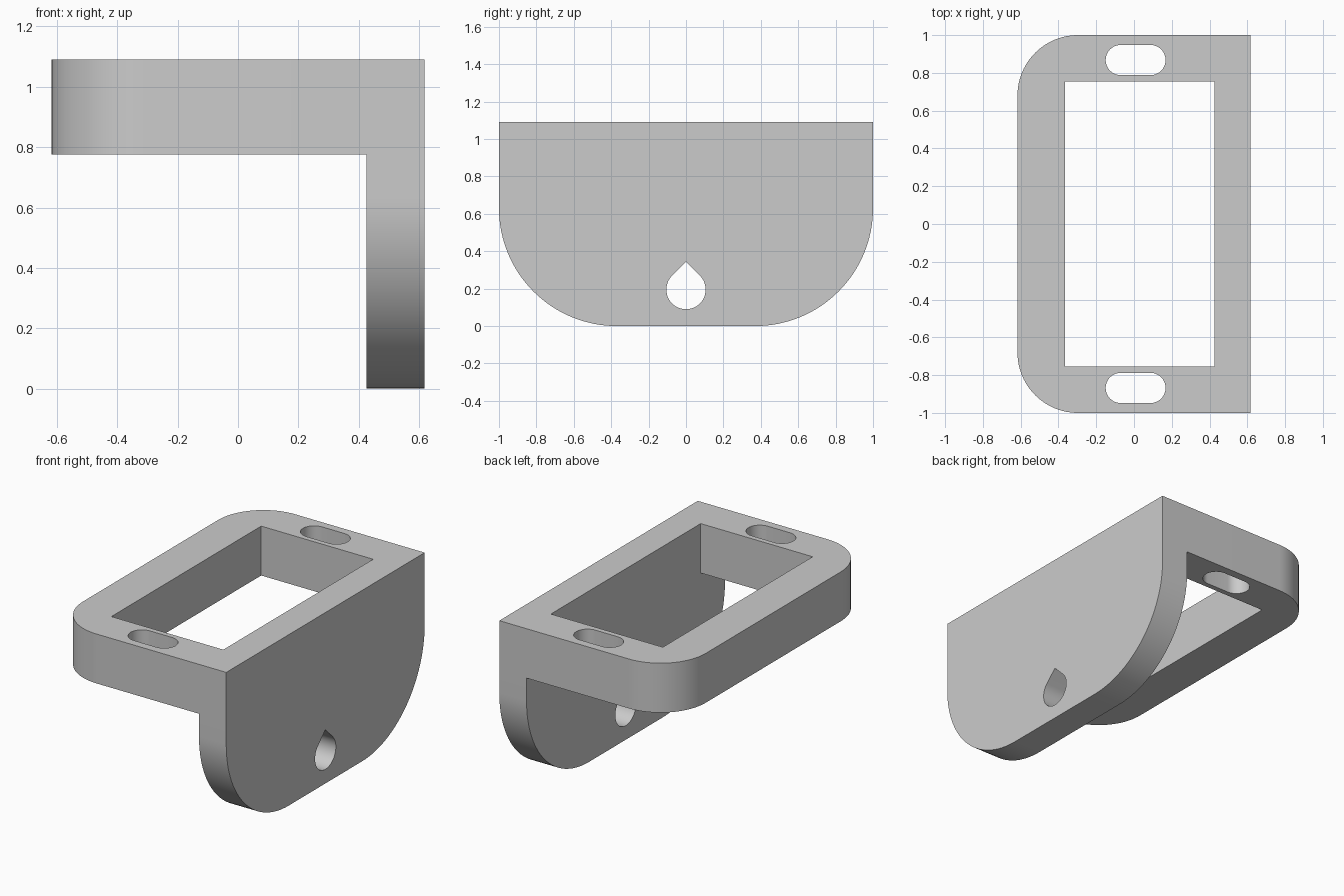
import bpy
import bmesh
from math import pi, cos, sin
from mathutils import Vector

cube = bpy.data.objects.get("Cube")
if cube:
    bpy.data.objects.remove(cube, do_unlink=True)

HALF_X, HALF_Y, TOP = 0.617, 1.0, 1.09
PLATE_Z = 0.775      # underside of the top plate
INNER_X = 0.425      # inner face of the upright flange

grey = bpy.data.materials.new("plain grey")
grey.use_nodes = True
colour = (0.6, 0.6, 0.6, 1)
grey.diffuse_color = colour
grey.node_tree.nodes["Principled BSDF"].inputs["Base Color"].default_value = colour


def arc(cx, cy, r, start, end, steps=24):
    angles = [start + (end - start) * i / steps for i in range(steps + 1)]
    return [(cx + r * cos(a), cy + r * sin(a)) for a in angles]


def prism(name, profile, place, depth):
    """Extrude a 2D profile; place maps its points into space."""
    bm = bmesh.new()
    face = bm.faces.new([bm.verts.new(place(u, v)) for u, v in profile])
    out = bmesh.ops.extrude_face_region(bm, geom=[face])
    moved = [g for g in out["geom"] if isinstance(g, bmesh.types.BMVert)]
    bmesh.ops.translate(bm, verts=moved, vec=Vector(depth))
    bmesh.ops.recalc_face_normals(bm, faces=bm.faces)
    mesh = bpy.data.meshes.new(name)
    bm.to_mesh(mesh)
    bm.free()
    mesh.materials.append(grey)
    obj = bpy.data.objects.new(name, mesh)
    bpy.context.collection.objects.link(obj)
    return obj


def combine(target, tool, operation):
    mod = target.modifiers.new(tool.name, "BOOLEAN")
    mod.operation, mod.object, mod.solver = operation, tool, "EXACT"
    bpy.context.view_layer.objects.active = target
    bpy.ops.object.modifier_apply(modifier=mod.name)
    bpy.data.objects.remove(tool, do_unlink=True)


def flat(z):
    return lambda x, y: (x, y, z)


def upright(x):
    return lambda y, z: (x, y, z)


# Top plate with two rounded corners
r = 0.32
cx, cy = r - HALF_X, HALF_Y - r
outline = [(HALF_X, -HALF_Y), (HALF_X, HALF_Y)]
outline += arc(cx, cy, r, pi / 2, pi) + arc(cx, -cy, r, pi, 1.5 * pi)
bracket = prism("bracket", outline, flat(PLATE_Z), (0, 0, TOP - PLATE_Z))

# Rectangular window, flush with the flange
window = [(-0.365, -0.755), (INNER_X, -0.755), (INNER_X, 0.755), (-0.365, 0.755)]
combine(bracket, prism("window", window, flat(0.5), (0, 0, 1)), "DIFFERENCE")

# Mounting slots at both ends
for side in (-1, 1):
    y = side * 0.868
    slot = arc(0.087, y, 0.08, -pi / 2, pi / 2) + arc(-0.07, y, 0.08, pi / 2, 1.5 * pi)
    combine(bracket, prism("slot", slot, flat(0.5), (0, 0, 1)), "DIFFERENCE")

# Upright flange with large rounded lower corners
r = 0.63
cy = HALF_Y - r
outline = [(HALF_Y, TOP), (-HALF_Y, TOP)]
outline += arc(-cy, r, r, pi, 1.5 * pi, 32) + arc(cy, r, r, 1.5 * pi, 2 * pi, 32)
flange = prism("flange", outline, upright(INNER_X), (HALF_X - INNER_X, 0, 0))

# Teardrop hole through the flange
drop = arc(0, 0.195, 0.105, 0.75 * pi, 2.25 * pi, 36) + [(0, 0.343)]
combine(flange, prism("teardrop", drop, upright(0), (1, 0, 0)), "DIFFERENCE")
combine(bracket, flange, "UNION")

# Smooth curves, crisp edges
bpy.ops.object.select_all(action="DESELECT")
bracket.select_set(True)
bpy.context.view_layer.objects.active = bracket
bpy.ops.object.shade_smooth_by_angle(angle=pi / 6)
